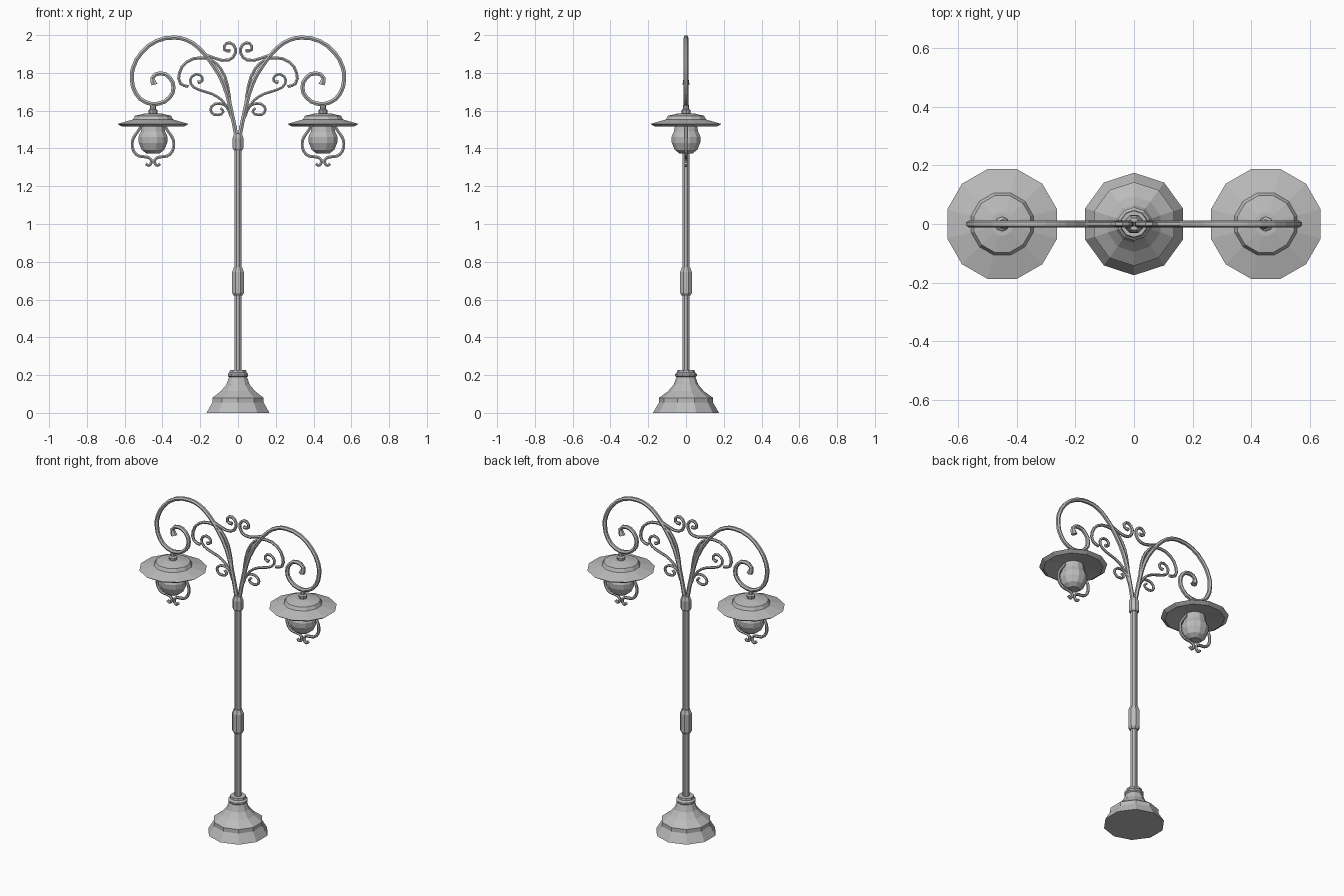
import bpy, bmesh, math

cube = bpy.data.objects.get("Cube")
if cube:
    bpy.data.objects.remove(cube, do_unlink=True)

iron = bpy.data.materials.new("grey iron")
iron.use_nodes = True
GREY = (0.5, 0.5, 0.5, 1)
iron.diffuse_color = GREY
iron.node_tree.nodes["Principled BSDF"].inputs["Base Color"].default_value = GREY


def lathe(name, profile, sides, x=0, turn=0.0):
    """Closed faceted solid from (radius, height) rings, bottom to top."""
    bm = bmesh.new()
    rings = []
    for r, z in profile:
        angles = [turn + math.tau * i / sides for i in range(sides)]
        rings.append([bm.verts.new((x + r * math.cos(a), r * math.sin(a), z)) for a in angles])
    for low, high in zip(rings, rings[1:]):
        for i in range(sides):
            j = (i + 1) % sides
            bm.faces.new((low[i], low[j], high[j], high[i]))
    bm.faces.new(rings[0][::-1])
    bm.faces.new(rings[-1])
    bmesh.ops.recalc_face_normals(bm, faces=bm.faces)
    mesh = bpy.data.meshes.new(name)
    bm.to_mesh(mesh)
    bm.free()
    mesh.materials.append(iron)
    obj = bpy.data.objects.new(name, mesh)
    bpy.context.collection.objects.link(obj)


def tube(name, points, radius, side=1, x=0, tip=1.0):
    """Six-sided bent rod in the x-z plane; side mirrors it, tip scales its end."""
    curve = bpy.data.curves.new(name, "CURVE")
    curve.dimensions = "3D"
    curve.resolution_u = 2
    curve.bevel_depth = radius
    curve.bevel_resolution = 1
    curve.use_fill_caps = True
    spline = curve.splines.new("BEZIER")
    spline.bezier_points.add(len(points) - 1)
    for bp, (px, pz) in zip(spline.bezier_points, points):
        bp.co = (x + side * px, 0, pz)
        bp.handle_left_type = bp.handle_right_type = "AUTO"
    spline.bezier_points[-1].radius = tip
    curve.materials.append(iron)
    obj = bpy.data.objects.new(name, curve)
    bpy.context.collection.objects.link(obj)
    bpy.ops.object.select_all(action="DESELECT")
    obj.select_set(True)
    bpy.context.view_layer.objects.active = obj
    bpy.ops.object.convert(target="MESH")
    for poly in bpy.context.object.data.polygons:
        poly.use_smooth = False


# Stepped base, pole and sleeves
lathe("base", [(.175, 0), (.143, .055), (.143, .08), (.095, .115), (.065, .15), (.05, .19)],
      10, turn=math.pi / 2)
lathe("base_collar", [(.045, .185), (.057, .195), (.057, .205), (.047, .215), (.045, .228)],
      10, turn=math.pi / 2)
lathe("pole", [(.02, .22), (.02, 1.42)], 8, turn=math.pi / 8)
lathe("middle_sleeve", [(.024, .62), (.034, .635), (.034, .745), (.024, .77)], 8, turn=math.pi / 8)
lathe("top_sleeve", [(.024, 1.39), (.031, 1.4), (.031, 1.455), (.022, 1.48)], 8, turn=math.pi / 8)

# Scrollwork paths for one side
MAIN_ARM = [(.008, 1.46), (.04, 1.617), (.077, 1.743), (.135, 1.845), (.21, 1.934), (.272, 1.974),
            (.336, 1.987), (.431, 1.969), (.511, 1.907), (.555, 1.828), (.562, 1.765),
            (.54, 1.69), (.489, 1.645), (.42, 1.637), (.362, 1.67), (.341, 1.722),
            (.362, 1.775), (.41, 1.798), (.452, 1.775), (.442, 1.738)]
UPPER_SCROLL = [(.04, 1.62), (.055, 1.73), (.09, 1.82), (.14, 1.866), (.2, 1.88),
                (.27, 1.858), (.31, 1.80), (.304, 1.743), (.262, 1.728)]
INNER_SCROLL = [(.03, 1.58), (.085, 1.655), (.14, 1.69), (.21, 1.712), (.25, 1.743),
                (.243, 1.782), (.2, 1.789), (.19, 1.757), (.214, 1.75)]
LOWER_SCROLL = [(.01, 1.51), (.04, 1.575), (.062, 1.622), (.098, 1.638), (.14, 1.622),
                (.14, 1.59), (.108, 1.578), (.078, 1.594), (.092, 1.613)]
CROWN_SCROLL = [(.18, 1.9), (.12, 1.877), (.05, 1.868), (.014, 1.905), (.024, 1.948),
                (.06, 1.957), (.072, 1.923), (.04, 1.918)]
BRACKET = [(.065, 1.515), (.08, 1.49), (.1, 1.462), (.11, 1.43), (.102, 1.385), (.075, 1.36),
           (.035, 1.355), (.01, 1.34), (.012, 1.318), (.025, 1.31), (.037, 1.32)]

for side, word in ((1, "left"), (-1, "right")):
    tube(word + "_main_arm", MAIN_ARM, .0125, side, tip=1.5)
    tube(word + "_upper_scroll", UPPER_SCROLL, .009, side)
    tube(word + "_inner_scroll", INNER_SCROLL, .008, side, tip=1.3)
    tube(word + "_lower_scroll", LOWER_SCROLL, .008, side)
    tube(word + "_crown_scroll", CROWN_SCROLL, .009, side, tip=1.2)

    # Hanging lantern
    lx = side * .45
    turn = math.pi / 12
    lathe(word + "_lamp_shade", [(.06, 1.53), (.17, 1.515), (.194, 1.53), (.11, 1.553),
                                 (.1, 1.573), (.04, 1.586)], 12, lx, turn)
    lathe(word + "_lamp_cap", [(.022, 1.58), (.025, 1.603), (.015, 1.61), (.015, 1.63)], 8, lx)
    lathe(word + "_lamp_globe", [(.035, 1.373), (.062, 1.393), (.078, 1.43), (.08, 1.46),
                                 (.066, 1.49), (.058, 1.535)], 12, lx, turn)
    for s, part in ((1, "outer"), (-1, "inner")):
        tube(f"{word}_{part}_bracket", BRACKET, .009, s * side, lx)
